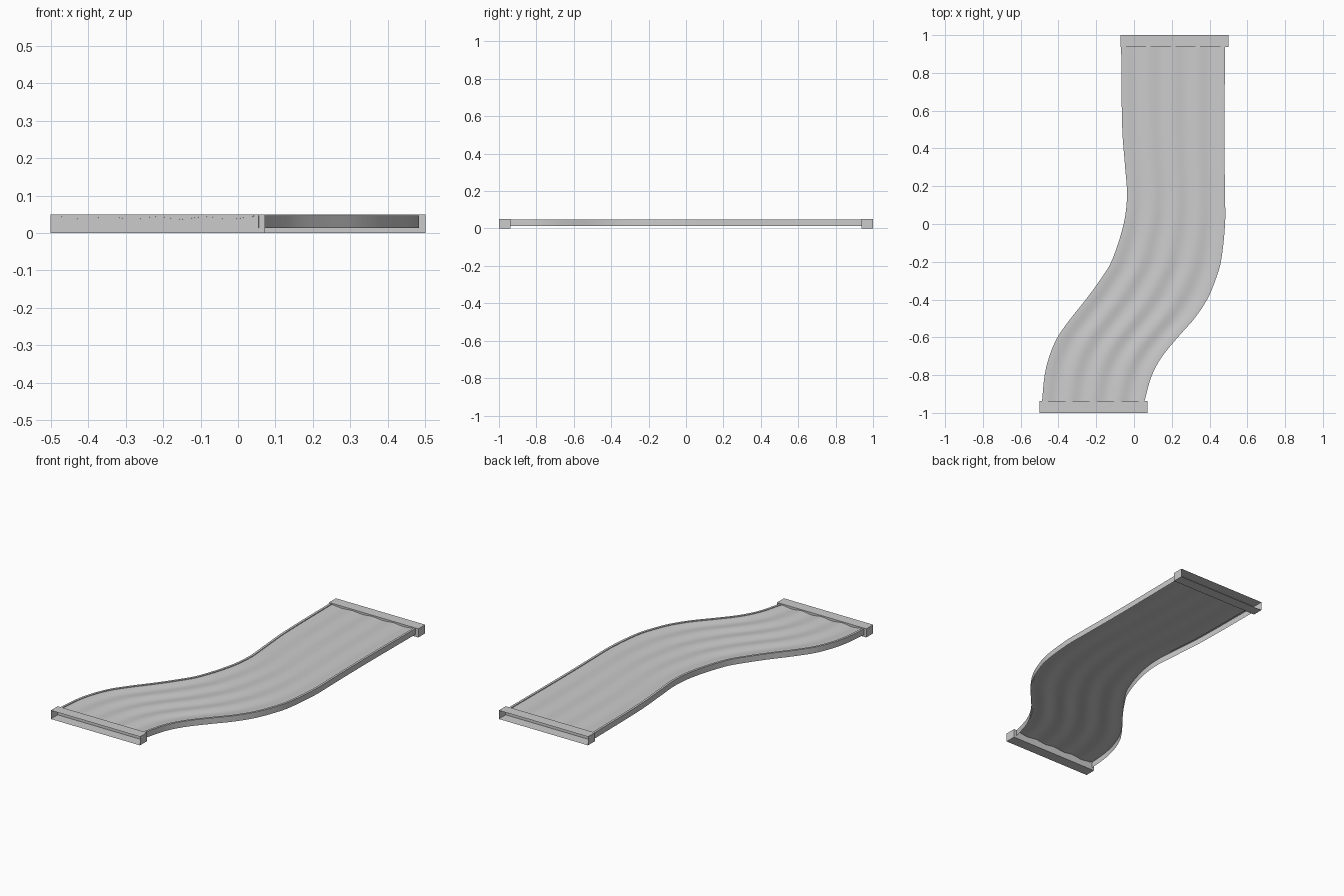
import bpy, bmesh, math

if "Cube" in bpy.data.objects:
    bpy.data.objects.remove(bpy.data.objects["Cube"])

# Edge curves of the S-shaped channel: (y, left x, right x)
STATIONS = [
    (-0.94, -0.487, 0.055), (-0.8, -0.473, 0.095), (-0.7, -0.448, 0.150),
    (-0.6, -0.405, 0.232), (-0.5, -0.335, 0.320), (-0.4, -0.255, 0.387),
    (-0.3, -0.182, 0.430), (-0.2, -0.120, 0.460), (0.0, -0.055, 0.482),
    (0.15, -0.037, 0.482), (0.3, -0.047, 0.480), (0.5, -0.062, 0.479),
    (0.94, -0.068, 0.482)]


def edge_x(y, col):
    """Smooth (Hermite) interpolation of one edge."""
    s = STATIONS
    n = len(s)
    i = max(k for k in range(n - 1) if s[k][0] <= y + 1e-9)

    def slope(k):
        a, b = s[max(k - 1, 0)], s[min(k + 1, n - 1)]
        return (b[col] - a[col]) / (b[0] - a[0])
    h = s[i + 1][0] - s[i][0]
    t = (y - s[i][0]) / h
    return ((2*t**3 - 3*t**2 + 1) * s[i][col] + (t**3 - 2*t**2 + t) * h * slope(i)
            + (3*t**2 - 2*t**3) * s[i + 1][col] + (t**3 - t**2) * h * slope(i + 1))


def rail_width(y, col):
    a, b = max(y - 0.01, -0.94), min(y + 0.01, 0.94)
    d = (edge_x(b, col) - edge_x(a, col)) / (b - a)
    return 0.013 * math.sqrt(1 + d * d)


def loft(name, section, rows=80):
    """Skin a cross-section function along the length."""
    bm = bmesh.new()
    prev = None
    for r in range(rows + 1):
        y = -0.94 + 1.88 * r / rows
        cur = [bm.verts.new((x, y, z)) for x, z in section(y)]
        if prev:
            for a in range(len(cur) - 1):
                bm.faces.new((prev[a], prev[a + 1], cur[a + 1], cur[a]))
        prev = cur
    return finish(name, bm, True)


def finish(name, bm, smooth=False):
    me = bpy.data.meshes.new(name)
    bm.to_mesh(me)
    bm.free()
    ob = bpy.data.objects.new(name, me)
    bpy.context.collection.objects.link(ob)
    if smooth:
        bpy.ops.object.select_all(action='DESELECT')
        ob.select_set(True)
        bpy.context.view_layer.objects.active = ob
        bpy.ops.object.shade_smooth_by_angle(angle=math.radians(35))
    return ob


TOP, SKIRT, BED = 0.047, 0.013, 0.040


# Rippled bed and rims with outer skirts, open underneath
def channel(y):
    l, r = edge_x(y, 1), edge_x(y, 2)
    li, ri = l + rail_width(y, 1), r - rail_width(y, 2)
    pts = [(l, SKIRT), (l, TOP), (li, TOP)]
    n = 48
    amp = 0.0035 - 0.001 * (y + 0.94) / 1.88
    for k in range(n + 1):
        u = k / n
        pts.append((li + (ri - li) * u, BED + amp * math.cos(u * 8 * math.pi)))
    return pts + [(ri, TOP), (r, TOP), (r, SKIRT)]


loft("rippled_channel", channel)


# End collars: boxes open on their outward face
def collar(name, x0, x1, y_in, y_out):
    bm = bmesh.new()
    bmesh.ops.create_cube(bm, size=1)
    for v in bm.verts:
        v.co.x = x1 if v.co.x > 0 else x0
        v.co.y = y_out if v.co.y * y_out > 0 else y_in
        v.co.z = 0.05 if v.co.z > 0 else 0
    bm.normal_update()
    outer = [f for f in bm.faces if all(abs(v.co.y - y_out) < 1e-5 for v in f.verts)]
    bmesh.ops.delete(bm, geom=outer, context='FACES')
    finish(name, bm)


collar("front_collar", -0.5, 0.072, -0.937, -1)
collar("back_collar", -0.072, 0.5, 0.937, 1)
